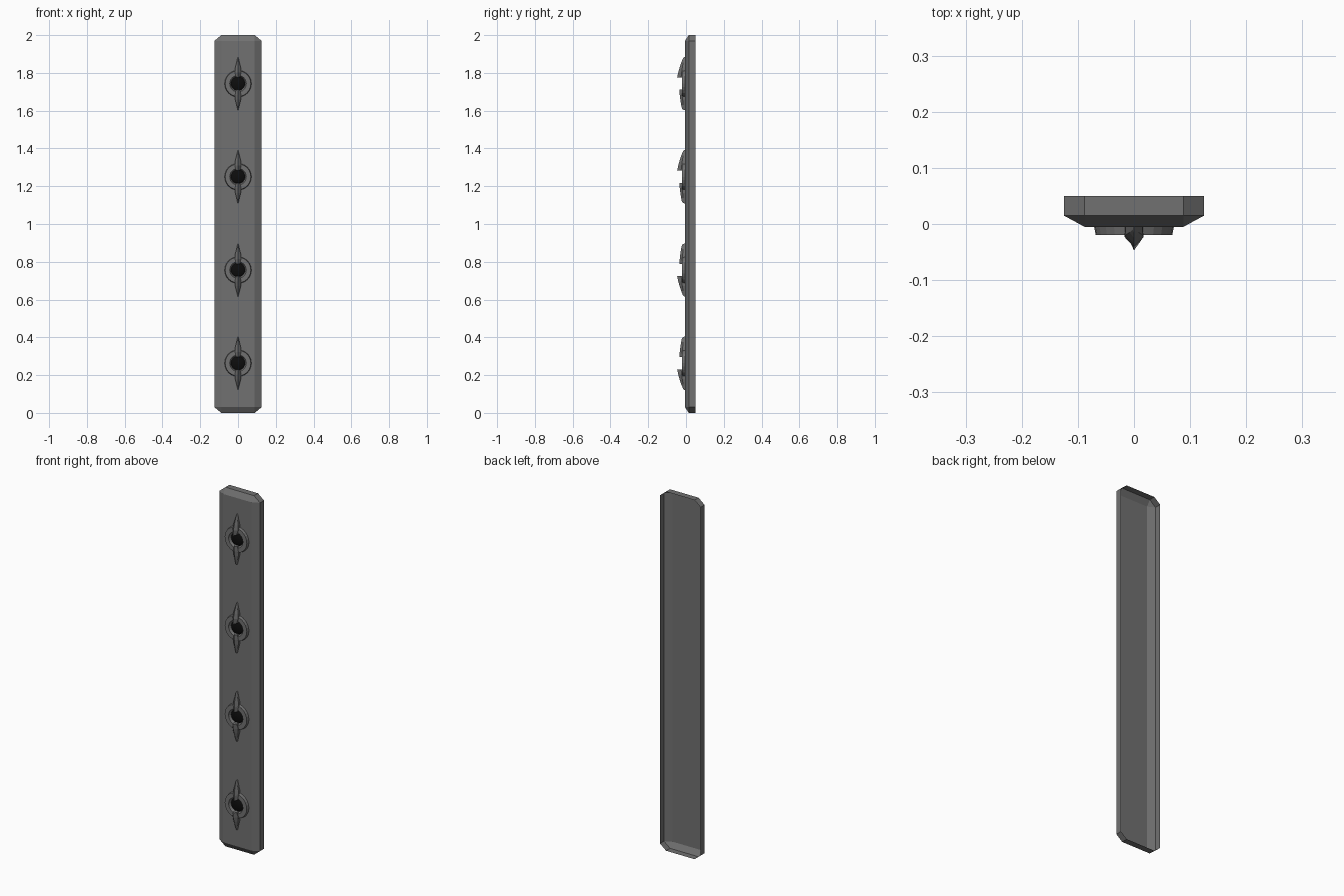
import bpy, bmesh, math

if "Cube" in bpy.data.objects:
    bpy.data.objects.remove(bpy.data.objects["Cube"])


def material(name, v):
    m = bpy.data.materials.new(name)
    m.diffuse_color = (v, v, v, 1)
    m.use_nodes = True
    m.node_tree.nodes["Principled BSDF"].inputs["Base Color"].default_value = m.diffuse_color
    return m


GREY = material("dark grey metal", 0.165)
BLACK = material("black lens", 0.004)
FRONT = -0.005          # y of the plate's front face


def finish(bm, name, mat):
    me = bpy.data.meshes.new(name)
    bm.to_mesh(me)
    bm.free()
    me.materials.append(mat)
    ob = bpy.data.objects.new(name, me)
    bpy.context.collection.objects.link(ob)
    return ob


def skin(bm, rings, closed=True):
    """Bridge rows of points with quads; returns the vertex rows."""
    rows = [[bm.verts.new(p) for p in r] for r in rings]
    n = len(rows[0])
    for a, b in zip(rows, rows[1:]):
        for i in range(n if closed else n - 1):
            j = (i + 1) % n
            bm.faces.new((a[i], a[j], b[j], b[i]))
    return rows


# Plate: open-backed tray with cut corners and a bevelled front
bm = bmesh.new()
W, CX, CZ = 0.125, 0.088, 0.03
outline = [(-CX, 0), (CX, 0), (W, CZ), (W, 2 - CZ),
           (CX, 2), (-CX, 2), (-W, 2 - CZ), (-W, CZ)]
rows = skin(bm, [[(x, y, z) for x, z in outline] for y in (0.05, 0.015)])
o = rows[1]
f = [bm.verts.new((x, FRONT, z)) for x, z in
     ((-CX, CZ), (CX, CZ), (CX, 2 - CZ), (-CX, 2 - CZ))]
bm.faces.new(f)
for i in range(4):
    j = (i + 1) % 4
    bm.faces.new((o[2 * i], o[2 * i + 1], f[j], f[i]))
    bm.faces.new((o[2 * i + 1], o[(2 * i + 2) % 8], f[j]))
bmesh.ops.recalc_face_normals(bm, faces=bm.faces)
# the tray is open, so make sure the front faces -y
if [p for p in bm.faces if len(p.verts) == 4 and abs(p.normal.y) > 0.99][0].normal.y > 0:
    bmesh.ops.reverse_faces(bm, faces=bm.faces)
finish(bm, "plate", GREY)


def lathe(name, profile, zc, mat, n=24, cap=False):
    """Revolve (radius, y) pairs around the y axis at height zc."""
    bm = bmesh.new()
    rows = skin(bm, [[(r * math.cos(2 * math.pi * i / n), y,
                       zc + r * math.sin(2 * math.pi * i / n))
                      for i in range(n)] for r, y in profile])
    if cap:
        bm.faces.new(rows[-1])
    return finish(bm, name, mat)


def spike(name, zc, d, ridge):
    """Ridged blade pointing along z in direction d (+1 or -1)."""
    dist = (0.032, 0.060, 0.085, 0.112, 0.134, 0.1405)
    half = (0.010, 0.017, 0.015, 0.008, 0.003, 0.0008)
    bm = bmesh.new()
    sections = []
    for s, w, y in zip(dist, half, ridge):
        z = zc + d * s
        mid = FRONT + 0.5 * (y - FRONT)
        sections.append([(-w, FRONT, z), (-w, mid, z), (0, y, z),
                         (w, mid, z), (w, FRONT, z)])
    rows = skin(bm, sections, closed=False)
    bm.faces.new(rows[0])
    bm.faces.new(rows[-1])
    bmesh.ops.recalc_face_normals(bm, faces=bm.faces)
    finish(bm, name, GREY)


TALL = (-0.047, -0.041, -0.034, -0.025, -0.016, -0.010)
LOW = (-0.035, -0.033, -0.030, -0.026, -0.021, -0.010)

# Four lamps; the taller spike points to the nearer end of the plate
for k, off in enumerate((-0.74, -0.247, 0.247, 0.74)):
    zc = 1.003 + off
    out = 1 if off > 0 else -1
    lathe(f"lamp_ring_{k}", [(0.071, FRONT), (0.068, -0.020),
                             (0.044, -0.020), (0.037, FRONT)], zc, GREY)
    lathe(f"lamp_lens_{k}", [(0.037, -0.007), (0.030, -0.011),
                             (0.018, -0.014), (0.006, -0.0155)],
          zc, BLACK, cap=True)
    spike(f"tall_spike_{k}", zc, out, TALL)
    spike(f"low_spike_{k}", zc, -out, LOW)
